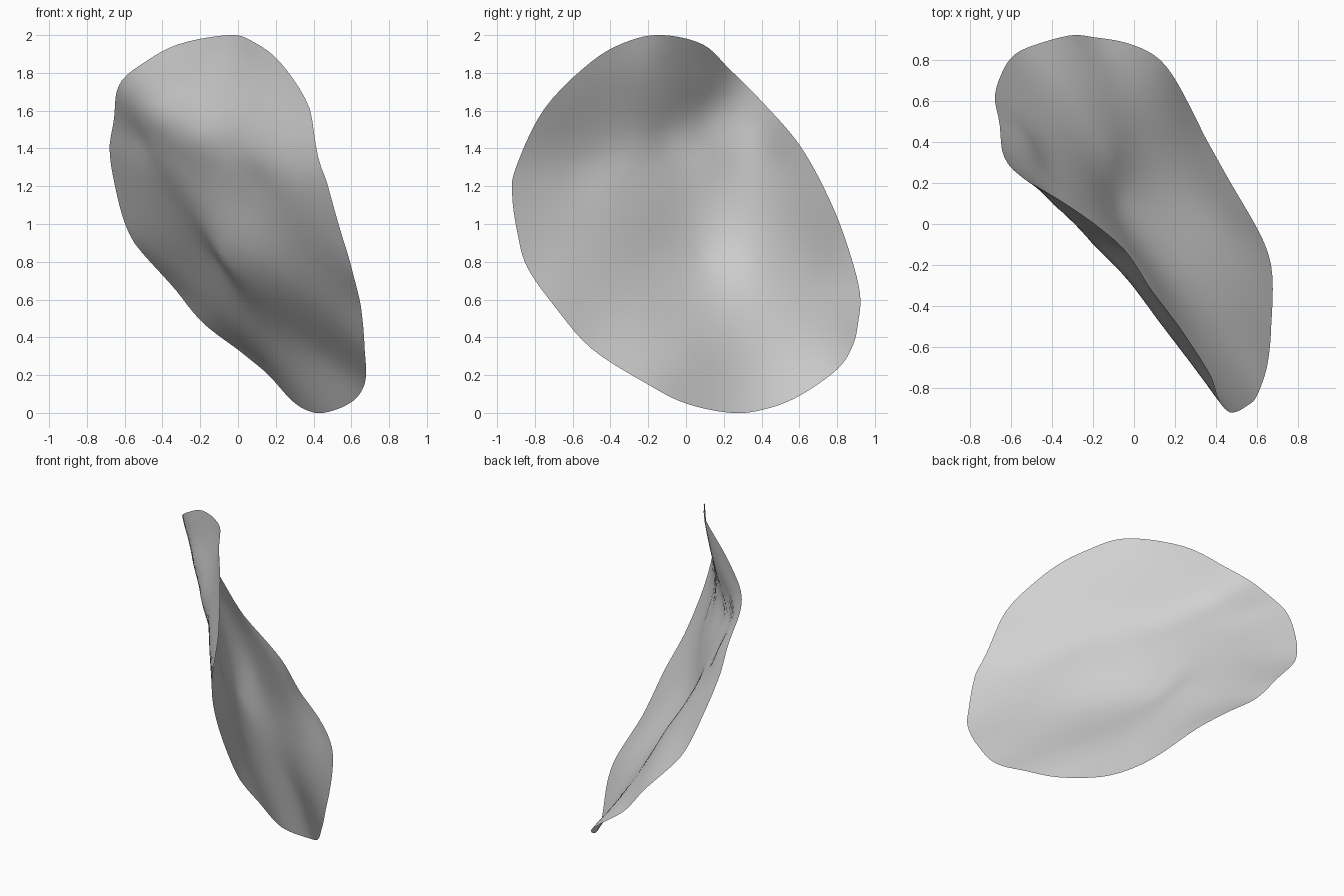
import bpy
import bmesh
import math
from mathutils import Vector

RINGS = 20
STEPS = 5

default_cube = bpy.data.objects.get("Cube")
if default_cube:
    bpy.data.objects.remove(default_cube, do_unlink=True)

# Rim of the sheet, starting at the top and running down the front edge
rim = [Vector(p) for p in (
    (-.05, -.12, 2), (.07, -.3, 1.97), (.22, -.5, 1.86), (.38, -.75, 1.61),
    (.44, -.9, 1.3), (.49, -.92, 1.15), (.55, -.89, .94), (.6, -.84, .77),
    (.65, -.7, .57), (.67, -.5, .34), (.67, -.2, .15), (.59, 0, .05),
    (.45, .24, 0), (.35, .42, .02), (.26, .6, .09), (.13, .8, .23),
    (-.02, .88, .35), (-.18, .91, .47), (-.32, .92, .64), (-.55, .85, .9),
    (-.64, .75, 1.15), (-.68, .6, 1.42), (-.65, .4, 1.65), (-.55, .23, 1.82),
    (-.32, .09, 1.95))]

# Fold line under the upper flap
fold = [Vector(p) for p in (
    (-.57, .25, 1.74), (-.4, .1, 1.59), (-.29, 0, 1.52), (-.2, -.1, 1.46),
    (-.05, -.24, 1.4), (.07, -.4, 1.36), (.19, -.56, 1.31), (.33, -.74, 1.25))]

# Flap above the fold
flap = [Vector(p) for p in (
    (.17, -.5, 1.6), (-.05, -.2, 1.7), (-.36, .1, 1.75), (-.16, -.1, 1.64))]

# Broad body below the fold, with one soft ripple near the middle
body = [Vector(p) for p in (
    (-.3, .1, 1.35), (-.125, -.1, 1.28), (.12, -.4, 1.22), (-.43, .3, 1.35),
    (-.52, .4, 1.45), (.22, -.5, 1.1), (.02, -.2, 1.1), (-.19, .1, 1.1),
    (-.33, .4, 1.1), (-.5, .55, 1.2), (.36, -.5, .8), (.13, -.2, .8),
    (-.07, .1, .8), (-.11, .35, .8), (-.3, .68, .8), (.38, -.2, .5),
    (.08, .2, .57), (.02, .4, .55), (-.08, .7, .5), (.43, 0, .31),
    (.22, .35, .28), (.37, .2, .18))]


def bend(distance):
    """Thin plate kernel."""
    return distance * distance * math.log(distance) if distance > 1e-9 else 0.0


def solve(matrix, values):
    """Gaussian elimination with row swaps."""
    size = len(values)
    rows = [list(row) + [value] for row, value in zip(matrix, values)]
    for col in range(size):
        pivot = max(range(col, size), key=lambda r: abs(rows[r][col]))
        rows[col], rows[pivot] = rows[pivot], rows[col]
        for r in range(col + 1, size):
            factor = rows[r][col] / rows[col][col]
            for k in range(col, size + 1):
                rows[r][k] -= factor * rows[col][k]
    result = [0.0] * size
    for r in reversed(range(size)):
        known = sum(rows[r][k] * result[k] for k in range(r + 1, size))
        result[r] = (rows[r][size] - known) / rows[r][r]
    return result


def fit_sheet(points):
    """Return a smooth function giving the sideways offset at (y, z)."""
    flat = [p.yz for p in points]
    stiffness = 0.001
    matrix = []
    for i, a in enumerate(flat):
        row = [bend((a - b).length) for b in flat]
        row[i] += stiffness
        matrix.append(row + [1, a.x, a.y])
    matrix.append([1] * len(flat) + [0, 0, 0])
    matrix.append([a.x for a in flat] + [0, 0, 0])
    matrix.append([a.y for a in flat] + [0, 0, 0])
    weights = solve(matrix, [p.x for p in points] + [0, 0, 0])
    base, slope_y, slope_z = weights[-3:]

    def offset(spot):
        ripple = sum(w * bend((spot - a).length) for w, a in zip(weights, flat))
        return base + slope_y * spot.x + slope_z * spot.y + ripple
    return offset


def smooth_loop(points):
    """Closed Catmull-Rom curve through the points."""
    count = len(points)
    curve = []
    for i in range(count):
        a, b, c, d = (points[(i + k) % count] for k in (-1, 0, 1, 2))
        for step in range(STEPS):
            t = step / STEPS
            curve.append(b + (c - a) * (t / 2)
                         + (a - b * 2.5 + c * 2 - d / 2) * t ** 2
                         + ((b - c) * 3 + d - a) * (t ** 3 / 2))
    return curve


# Concentric rings from the middle to the rim, lifted onto the curved sheet
offset = fit_sheet(rim + fold + flap + body)
outline = [p.yz for p in smooth_loop(rim)]
middle = sum(outline, Vector((0, 0))) / len(outline)


def place(bm, spot):
    return bm.verts.new((offset(spot), spot.x, spot.y))


bm = bmesh.new()
hub = place(bm, middle)
previous = None
for ring in range(1, RINGS + 1):
    current = [place(bm, middle.lerp(p, ring / RINGS)) for p in outline]
    for i in range(len(current)):
        j = (i + 1) % len(current)
        if previous:
            bm.faces.new((previous[i], current[i], current[j], previous[j]))
        else:
            bm.faces.new((hub, current[i], current[j]))
    previous = current
bmesh.ops.recalc_face_normals(bm, faces=bm.faces)
if sum(face.normal.x for face in bm.faces) < 0:
    bmesh.ops.reverse_faces(bm, faces=bm.faces)
for face in bm.faces:
    face.smooth = True

mesh = bpy.data.meshes.new("curved_sheet")
bm.to_mesh(mesh)
bm.free()
sheet = bpy.data.objects.new("curved_sheet", mesh)
bpy.context.collection.objects.link(sheet)

# Plain grey surface
grey = bpy.data.materials.new("plain_grey")
grey.use_nodes = True
colour = (0.64, 0.64, 0.64, 1)
grey.diffuse_color = colour
for node in grey.node_tree.nodes:
    if node.type == 'BSDF_PRINCIPLED':
        node.inputs["Base Color"].default_value = colour
mesh.materials.append(grey)
